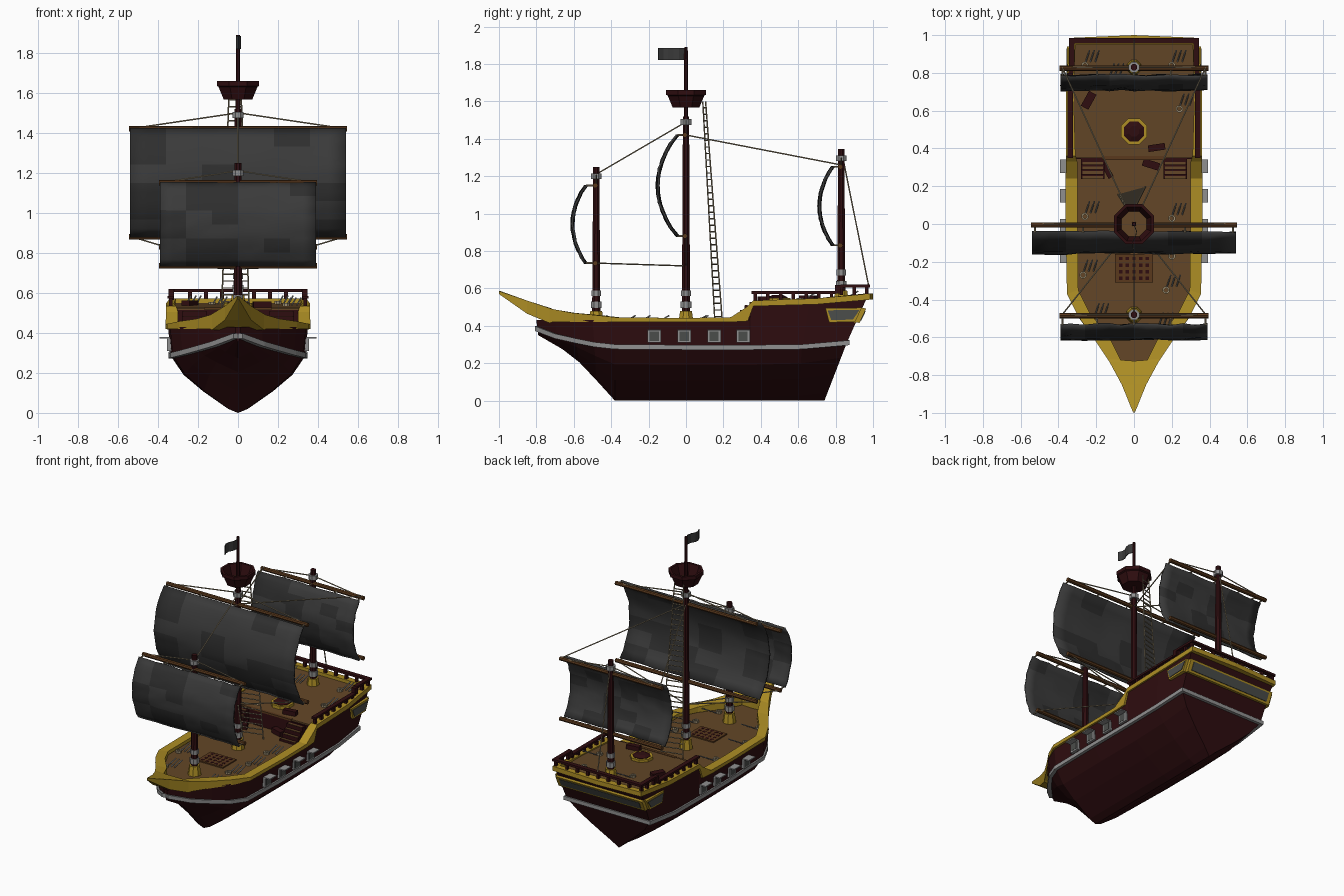
import bpy, bmesh, math, random
from mathutils import Vector, Matrix

if "Cube" in bpy.data.objects:
    bpy.data.objects.remove(bpy.data.objects["Cube"])
random.seed(4)

def mat(name, r, g, b):
    m = bpy.data.materials.new(name)
    m.diffuse_color = (r, g, b, 1)
    m.use_nodes = True
    m.node_tree.nodes["Principled BSDF"].inputs["Base Color"].default_value = m.diffuse_color
    return m

MAROON = mat("dark maroon wood", .028, .004, .005)
YELLOW = mat("yellow trim", .42, .27, .018)
DECK = mat("deck brown", .125, .062, .02)
YARD = mat("spar brown", .10, .04, .012)
SAIL = mat("sail charcoal", .042, .042, .042)
SAIL2 = mat("sail dark", .027, .027, .027)
GREY = mat("metal grey", .28, .28, .28)
ROPE = mat("rope tan", .33, .27, .17)
GLASS = mat("window grey", .07, .075, .07)

def finish(name, bm, *mats):
    bmesh.ops.recalc_face_normals(bm, faces=bm.faces)
    me = bpy.data.meshes.new(name)
    bm.to_mesh(me)
    bm.free()
    ob = bpy.data.objects.new(name, me)
    bpy.context.collection.objects.link(ob)
    for m in mats:
        me.materials.append(m)
    return ob

def boxes(name, items, m):
    """items: (centre, size[, z rotation])"""
    bm = bmesh.new()
    for c, s, *r in items:
        M = Matrix.Translation(c) @ Matrix.Rotation(r[0] if r else 0, 4, 'Z') @ Matrix.Diagonal((*s, 1))
        bmesh.ops.create_cube(bm, size=1, matrix=M)
    return finish(name, bm, m)

def rods(name, pairs, r, m, n=5):
    bm = bmesh.new()
    for p, q in pairs:
        p, q = Vector(p), Vector(q)
        d = q - p
        M = Matrix.Translation((p + q) / 2) @ d.to_track_quat('Z', 'Y').to_matrix().to_4x4()
        bmesh.ops.create_cone(bm, cap_ends=True, segments=n, radius1=r, radius2=r, depth=d.length, matrix=M)
    return finish(name, bm, m)

def lathe(name, prof, at, m, n=8):
    bm = bmesh.new()
    rings = [[bm.verts.new((at[0] + r * math.cos(2 * math.pi * (k + .5) / n),
                            at[1] + r * math.sin(2 * math.pi * (k + .5) / n), z)) for k in range(n)] for r, z in prof]
    for a, b in zip(rings, rings[1:]):
        for k in range(n):
            bm.faces.new((a[k], a[k - 1], b[k - 1], b[k]))
    bmesh.ops.remove_doubles(bm, verts=bm.verts, dist=1e-5)
    return finish(name, bm, m)

def band(name, pts, m):
    """mirrored rectangular strip; pts: outer x,y, inner x,y, low z, high z"""
    bm = bmesh.new()
    for s in (1, -1):
        rings = [[bm.verts.new(v) for v in ((s*a, b, l), (s*a, b, h), (s*c, d, h), (s*c, d, l))]
                 for a, b, c, d, l, h in pts]
        for p, q in zip(rings, rings[1:]):
            for k in range(4):
                bm.faces.new((p[k], p[k - 1], q[k - 1], q[k]))
        bm.faces.new(rings[0])
        bm.faces.new(rings[-1])
    return finish(name, bm, m)

def prism(name, quad, off, m):
    bm = bmesh.new()
    a = [bm.verts.new(p) for p in quad]
    b = [bm.verts.new(Vector(p) + Vector(off)) for p in quad]
    bm.faces.new(a)
    bm.faces.new(b)
    for k in range(len(a)):
        bm.faces.new((a[k], a[k - 1], b[k - 1], b[k]))
    return finish(name, bm, m)

# Hull stations: keel y, stripe y, top y, half width, keel z, stripe z, top z, V-ness
ST = [(-.79, -.795, -.80, .012, .35, .385, .43, 1), (-.66, -.69, -.70, .125, .275, .345, .43, .8),
      (-.57, -.59, -.60, .215, .205, .32, .43, .5), (-.48, -.49, -.50, .29, .11, .30, .43, .2),
      (-.38, -.38, -.38, .34, 0, .288, .43, 0), (0, 0, 0, .35, 0, .285, .43, 0),
      (.34, .34, .34, .35, 0, .285, .43, 0), (.345, .345, .345, .35, 0, .285, .52, 0),
      (.60, .62, .66, .35, 0, .288, .525, .3), (.74, .86, .965, .335, 0, .31, .545, 1)]
bm = bmesh.new()
rings = []
for yk, ys, yt, w, zk, zs, zt, v in ST:
    half = []
    for fx, f0, f1 in ((.0, 0, 0), (.14, .07, .14), (.5, .38, .46), (.78, .67, .74), (.96, 1, 1)):
        f = f0 + (f1 - f0) * v
        half.append((fx * w, yk + (ys - yk) * f, zk + (zs - zk) * f))
    half.append((w, yt, zt))
    rings.append([[bm.verts.new((s * x, y, z)) for x, y, z in half] for s in (1, -1)])
for p, q in zip(rings, rings[1:]):
    for a, b in zip(p, q):
        for j in range(5):
            bm.faces.new((a[j], a[j + 1], b[j + 1], b[j]))
for L, R in (rings[0], rings[-1]):
    for j in range(5):
        bm.faces.new((L[j], R[j], R[j + 1], L[j + 1]))
bmesh.ops.remove_doubles(bm, verts=bm.verts, dist=1e-5)
finish("hull", bm, MAROON)

# Grey rubbing stripe along the hull and across the stern
band("hull_stripe", [(.96*w + .012, ys - (.012 if w < .2 else 0), max(.96*w - .02, 0), ys, zs - .013, zs + .013)
                     for _, ys, _, w, _, zs, _, _ in ST[:-1]] +
     [(.335, .875, .30, .85, .297, .323), (0, .875, 0, .85, .297, .323)], GREY)

# Yellow gunwale with beak
band("gunwale", [(.004, -1, 0, -.99, .57, .585), (.065, -.85, 0, -.85, .465, .535), (.13, -.73, 0, -.725, .415, .495),
                 (.14, -.715, .07, -.72, .42, .49), (.21, -.61, .13, -.60, .42, .47), (.295, -.49, .235, -.47, .42, .458),
                 (.355, -.37, .295, -.35, .42, .445), (.362, 0, .30, 0, .42, .442), (.362, .24, .30, .24, .42, .446),
                 (.36, .33, .30, .33, .425, .505), (.36, .36, .31, .36, .505, .535), (.36, .70, .32, .70, .515, .547),
                 (.342, .985, .31, .95, .54, .572), (0, 1.0, 0, .95, .54, .572)], YELLOW)

# Decks and the bulkhead between them
prism("main_deck", [(s*x, y, .40) for s, row in ((1, ((.08, -.73), (.2, -.6), (.28, -.49), (.335, -.37), (.335, .36))),
                    (-1, ((.335, .36), (.335, -.37), (.28, -.49), (.2, -.6), (.08, -.73)))) for x, y in row], (0, 0, .015), DECK)
prism("aft_deck", [(.335, .35, .51), (.325, .96, .535), (-.325, .96, .535), (-.335, .35, .51)], (0, 0, .015), DECK)
boxes("bulkhead", [((0, .355, .46), (.68, .02, .11))], MAROON)
boxes("deck_edge", [((0, .35, .522), (.34, .02, .012))], YARD)
boxes("grating", [((0, -.235, .417), (.20, .15, .012))], YARD)
boxes("grating_slots", [((x*.035, -.235 + y*.035, .4235), (.018, .018, .002))
                        for x in (-2, -1, 0, 1, 2) for y in (-1.5, -.5, .5, 1.5)], MAROON)

# Stairs on both sides
steps = [(s*.218, .245 + .025*k, .43 + .026*k) for s in (1, -1) for k in range(4)]
boxes("stairs", [((x, y + .02, (z + .41)/2), (.125, .055, z - .41)) for x, y, z in steps], MAROON)
boxes("stair_treads", [((x, y + .002, z + .001), (.11, .015, .003)) for x, y, z in steps], DECK)

# Aft railing, low at the sides and higher round the stern
posts, bars = [], []
for s in (1, -1):
    posts += [((s*.337, .37 + .068*k, .553), (.018, .018, .04)) for k in range(7)]
    posts += [((s*.33, y, .59), (.018, .018, .05)) for y in (.83, .9, .965)]
    bars += [((s*.337, .575, .578), (.03, .45, .014)), ((s*.33, .905, .613), (.03, .16, .015))]
    bars += [((s*.334, .812, .596), (.028, .03, .045))]
posts += [((x*.08, .968, .59), (.018, .018, .05)) for x in range(-3, 4)]
bars += [((0, .97, .613), (.68, .03, .015))]
boxes("rail_posts", posts, MAROON)
boxes("rail_bars", bars, MAROON)

# Stern windows: sides and transom
for s in (1, -1):
    for nm, g, x, m in (("frame", 0, .354, YELLOW), ("glass", .012, .358, GLASS)):
        prism("side_window_" + nm, [(s*.32, .745 + g, .495 - g), (s*.32, .94 - g, .497 - g),
                                    (s*.32, .905 - g, .422 + g), (s*.32, .765 + g, .418 + g)], (s*(x - .32), 0, 0), m)
for nm, g, d, m in (("frame", 0, .018, YELLOW), ("glass", .013, .022, GLASS)):
    lo, hi = .42 + g, .497 - g
    ya, yb = .86 + .47*(lo - .31), .86 + .47*(hi - .31)
    X = .335 - g*2
    prism("transom_window_" + nm, [(X, ya - .02, lo), (-X, ya - .02, lo), (-X, yb - .02, hi), (X, yb - .02, hi)],
          (0, d + .018, -.004), m)

# Gun ports with raised lids
ports = [(s, y) for s in (1, -1) for y in (-.17, -.01, .15, .305)]
boxes("port_frames", [((s*.342, y, .345), (.024, .072, .07)) for s, y in ports], GREY)
boxes("port_holes", [((s*.344, y, .345), (.024, .05, .05)) for s, y in ports], GLASS)
boxes("port_lids", [((s*.367, y, .376), (.05, .072, .008)) for s, y in ports], GREY)

# Masts with collars: y, base z, top z, collar z
for nm, y, z0, z1, zc in (("fore", -.48, .41, 1.25, 1.20), ("main", 0, .41, 1.52, 1.49), ("aft", .83, .52, 1.345, 1.295)):
    lathe(nm + "_mast", [(0, z0), (.024, z0), (.018, z1), (0, z1)], (0, y), MAROON)
    lathe(nm + "_mast_foot", [(.045, z0), (.034, z0 + .07), (0, z0 + .07)], (0, y), YELLOW)
    for a, b, r in ((zc - .015, zc + .015, .031), (z0 + .085, z0 + .12, .031), (z0 + .15, z0 + .18, .028)):
        lathe(nm + "_collar", [(0, a), (r, a), (r, b), (0, b)], (0, y), GREY)
lathe("topmast", [(.013, 1.5), (.01, 1.89), (0, 1.89)], (0, 0), MAROON)
lathe("crows_nest", [(0, 1.568), (.078, 1.568), (.105, 1.63), (.115, 1.635), (.115, 1.66), (.098, 1.66),
                     (.072, 1.585), (0, 1.585)], (0, 0), MAROON)
lathe("crows_nest_floor", [(.072, 1.588), (0, 1.588)], (0, 0), DECK)

# Sails, yards and yard lifts: name, mast y, half width, low z, high z, edge y offset, belly, lift z
ropes = []
for nm, y, w, zl, zh, off, dep, zc in (("fore", -.48, .39, .735, 1.15, -.055, .072, 1.21),
                                       ("main", 0, .54, .88, 1.42, -.045, .107, 1.50),
                                       ("aft", .83, .39, .83, 1.25, -.045, .072, 1.30)):
    nx, nz = 12, 12
    bm = bmesh.new()
    g = []
    for j in range(nz + 1):
        t = j / nz
        belly = dep * max(math.sin(math.pi * t), 0) ** .8
        g.append([bm.verts.new((w*(2*i/nx - 1), y + off - belly + random.uniform(-.006, .006),
                                zl + (zh - zl)*t)) for i in range(nx + 1)])
    shade = [[random.random() < .4 for _ in range(6)] for _ in range(6)]
    for j in range(nz):
        for i in range(nx):
            f = bm.faces.new((g[j][i], g[j][i + 1], g[j + 1][i + 1], g[j + 1][i]))
            f.material_index = int(shade[j // 2][i // 2])
            f.smooth = True
    ob = finish(nm + "_sail", bm, SAIL, SAIL2)
    so = ob.modifiers.new("thickness", 'SOLIDIFY')
    so.thickness, so.offset = .012, 0
    rods(nm + "_yards", [((-w - .005, y - .005, z), (w + .005, y - .005, z)) for z in (zl, zh)], .014, YARD, 8)
    rods(nm + "_sail_ties", [((x*w, y, z), (x*w, y + off, z)) for z in (zl, zh) for x in (-.97, -.5, 0, .5, .97)], .005, ROPE)
    ropes += [((s*w, y, zh), (0, y, zc)) for s in (1, -1)]
for s in (1, -1):
    ropes += [((s*.38, -.48, .735), (0, 0, .72)), ((s*.38, .83, 1.26), (0, 0, 1.42)), ((s*.53, 0, .88), (0, 0, .72))]
ropes += [((0, 0, 1.49), (0, -.48, 1.21)), ((0, .84, 1.29), (0, .975, .62))]
rods("rigging", ropes, .004, ROPE)

# Rope ladder to the crow's nest
a0, a1 = Vector((-.085, .155, .415)), Vector((-.045, .09, 1.6))
b0, b1 = Vector((.06, .195, .415)), Vector((.015, .105, 1.6))
rods("rope_ladder", [(a0, a1), (b0, b1)] + [(a0.lerp(a1, k/34), b0.lerp(b1, k/34)) for k in range(1, 34)], .004, ROPE)

# Flag
bm = bmesh.new()
cols = [[bm.verts.new((.012*math.sin(k*1.3), -.01 - .14*k/5, z)) for z in (1.82, 1.885)] for k in range(6)]
for p, q in zip(cols, cols[1:]):
    bm.faces.new((p[0], p[1], q[1], q[0]))
finish("flag", bm, SAIL).modifiers.new("thickness", 'SOLIDIFY').thickness = .004

# Hatch on the aft deck, crates and small deck gear
lathe("hatch_ring", [(.075, .515), (.075, .55), (.05, .55), (.05, .515)], (0, .49), YELLOW)
lathe("hatch_cap", [(.06, .515), (.058, .553), (.03, .565), (0, .565)], (0, .49), MAROON)
boxes("crates", [((-.24, .655, .545), (.045, .09, .035), -.5), ((.12, .405, .54), (.09, .035, .035), .15),
                 ((.09, .315, .43), (.09, .04, .035), -.3), ((-.145, .29, .43), (.03, .10, .035), .5)], MAROON)
gear, coils = [], []
for x, y, z in ((.23, .08, .415), (-.23, .09, .415), (.23, -.12, .415), (-.24, -.22, .415), (.2, -.3, .415), (-.18, -.45, .415),
                (.16, -.5, .415), (-.23, .89, .545), (.23, .89, .545), (.27, .66, .535), (-.1, .82, .54)):
    for k in (-1, 0, 1):
        gear.append(((x + k*.025, y - .03, z + .005), (x + k*.025 + .02, y + .03, z + .04)))
    coils.append(((x - .03, y - .05), z))
rods("deck_tools", gear, .004, GREY)
for (x, y), z in coils:
    lathe("rope_coil", [(.02, z), (.02, z + .015), (.011, z + .015), (.011, z)], (x, y), ROPE)
